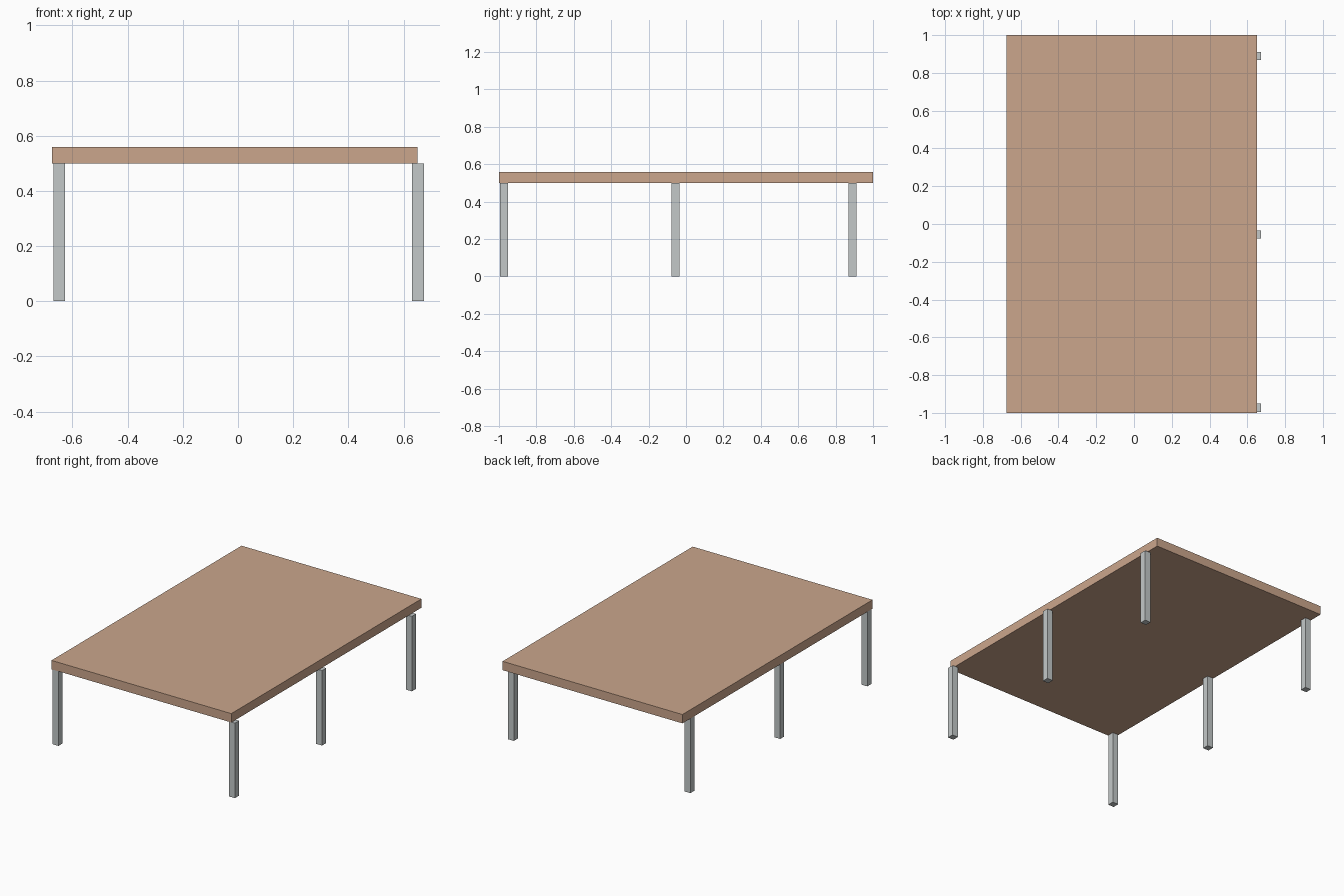
import bpy

if "Cube" in bpy.data.objects:
    bpy.data.objects.remove(bpy.data.objects["Cube"])


def make_material(name, color):
    mat = bpy.data.materials.new(name)
    mat.diffuse_color = (*color, 1.0)
    mat.use_nodes = True
    mat.node_tree.nodes["Principled BSDF"].inputs["Base Color"].default_value = mat.diffuse_color
    return mat


def box(name, center, size, mat):
    bpy.ops.mesh.primitive_cube_add(size=1, location=center)
    obj = bpy.context.object
    obj.name = name
    obj.scale = size
    bpy.ops.object.transform_apply(location=False, rotation=False, scale=True)
    obj.data.materials.append(mat)
    return obj


wood = make_material("light wood", (0.597, 0.381, 0.262))
metal = make_material("pale grey metal", (0.552, 0.584, 0.584))

LEG_H = 0.499
LEG_W = 0.043
TOP_Z = 0.559

# Tabletop: a plain slab, slightly off centre over the legs
box("tabletop", (-0.0115, 0, (0.5 + TOP_Z) / 2), (1.325, 2.0, TOP_Z - 0.5), wood)

# Legs: three along each long side
for side, x in (("left", -0.648), ("right", 0.652)):
    for place, y in (("front", -0.973), ("middle", -0.056), ("back", 0.889)):
        box(f"{place}_{side}_leg", (x, y, LEG_H / 2), (LEG_W, LEG_W, LEG_H), metal)
